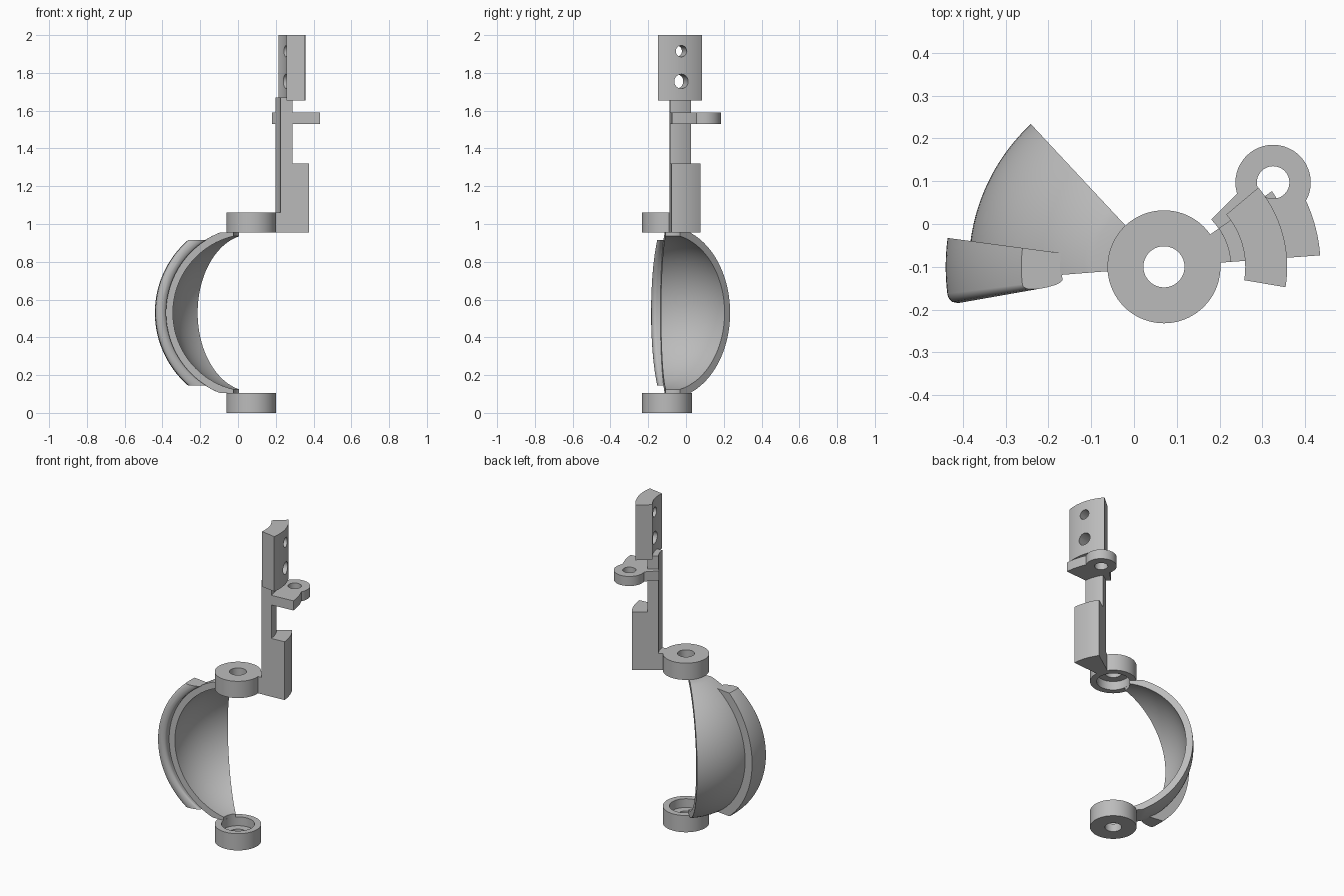
import bpy, bmesh
from math import sin, cos, asin, sqrt, radians, pi
from mathutils import Matrix, Vector

if "Cube" in bpy.data.objects:
    bpy.data.objects.remove(bpy.data.objects["Cube"], do_unlink=True)

AX, AY, MID = 0.07, -0.10, 0.53      # shared vertical axis and shell centre height

grey = bpy.data.materials.new("plain grey")
grey.use_nodes = True
grey.diffuse_color = (0.5, 0.5, 0.5, 1)
grey.node_tree.nodes["Principled BSDF"].inputs["Base Color"].default_value = (0.5, 0.5, 0.5, 1)


def finish(obj):
    """Smooth curved faces, keep hard edges."""
    bpy.ops.object.select_all(action='DESELECT')
    obj.select_set(True)
    bpy.context.view_layer.objects.active = obj
    bpy.ops.object.shade_smooth_by_angle(angle=radians(30))


def new_object(name, bm):
    bmesh.ops.recalc_face_normals(bm, faces=bm.faces)
    mesh = bpy.data.meshes.new(name)
    bm.to_mesh(mesh)
    bm.free()
    mesh.materials.append(grey)
    obj = bpy.data.objects.new(name, mesh)
    bpy.context.collection.objects.link(obj)
    return obj


def sweep(name, profile, angles, closed=False):
    """Turn a (radius, height) section, fixed or varying by angle, about the axis."""
    bm = bmesh.new()
    rows = []
    for a in angles:
        pts = profile(a) if callable(profile) else profile
        rows.append([bm.verts.new((AX + r * cos(a), AY + r * sin(a), z)) for r, z in pts])
    n = len(rows[0])
    for i in range(len(rows) - (0 if closed else 1)):
        p, q = rows[i], rows[(i + 1) % len(rows)]
        for j in range(n):
            k = (j + 1) % n
            bm.faces.new((p[j], p[k], q[k], q[j]))
    if not closed:
        bm.faces.new(rows[0])
        bm.faces.new(rows[-1])
    return new_object(name, bm)


def span(a0, a1, n):
    return [radians(a0 + (a1 - a0) * i / n) for i in range(n + 1)]


def sector(name, r0, r1, z0, z1, a0=4.2, a1=35):
    return sweep(name, [(r0, z0), (r1, z0), (r1, z1), (r0, z1)], span(a0, a1, 16))


def cylinder(name, radius, depth, centre, turn=Matrix()):
    bm = bmesh.new()
    bmesh.ops.create_cone(bm, cap_ends=True, segments=48, radius1=radius, radius2=radius,
                          depth=depth, matrix=Matrix.Translation(Vector(centre)) @ turn)
    return new_object(name, bm)


def combine(obj, steps):
    """Apply boolean steps and drop the tools."""
    for op, tool in steps:
        tool.hide_render = True
        mod = obj.modifiers.new(op, 'BOOLEAN')
        mod.operation, mod.object, mod.solver = op, tool, 'EXACT'
    graph = bpy.context.evaluated_depsgraph_get()
    obj.data = bpy.data.meshes.new_from_object(obj.evaluated_get(graph))
    obj.modifiers.clear()
    for op, tool in steps:
        bpy.data.objects.remove(tool, do_unlink=True)


def arc(radius, h, n=48):
    """Points on a sphere outline between heights -h and h."""
    top = asin(h / radius)
    return [(radius * cos(t), MID + radius * sin(t))
            for t in (top * (2 * i / n - 1) for i in range(n + 1))]


# Bearing rings, each with a wide recess facing the shell
HOLE, RECESS, RIM, TALL, DEEP = 0.048, 0.094, 0.132, 0.105, 0.055
ring = [(HOLE, 0), (RIM, 0), (RIM, TALL), (RECESS, TALL), (RECESS, TALL - DEEP), (HOLE, TALL - DEEP)]
turn = span(0, 360, 72)[:-1]
parts = [sweep("bottom_ring", ring, turn, True),
         sweep("top_ring", [(r, 2 * MID - z) for r, z in ring], turn, True)]

# Spherical shell segment, ending in short stubs that meet the rings
OUT, IN = 0.456, 0.416
stub = MID - TALL
inner = arc(IN, sqrt(IN ** 2 - RECESS ** 2))
shell = [(RECESS, MID - stub)] + arc(OUT, stub) + [(RECESS, MID + stub)] + inner[::-1]
parts.append(sweep("shell", shell, span(133, 184.5, 28)))

# Thicker outer band with a rounded leading end
END, SOFT = radians(190), radians(2.9)


def band(a):
    t = max(0, 1 - (END - a) / SOFT)
    inset = 0.022 * (1 - sqrt(max(0, 1 - t * t)))
    return arc(0.51 - inset, 0.386) + arc(0.454 + inset, 0.386)[::-1]


band_angles = span(172.4, 187.1, 10) + [END - SOFT * cos(pi / 2 * i / 8) for i in range(1, 9)]
parts.append(sweep("outer_band", band, band_angles))

# Upright arm: web to the ring, spine and thick foot
parts.append(sector("arm_web", RIM - 0.004, 0.156, MID + stub, 1.06))
parts.append(sector("arm_spine", 0.156, 0.22, MID + stub, 1.67))
parts.append(sector("arm_foot", 0.22, 0.308, MID + stub, 1.32))

# Side tab with a round eye
tab = sector("side_tab", 0.156, 0.366, 1.53, 1.59, 4.2, 45)
eye = (0.325, 0.097, 1.56)
combine(tab, [('UNION', cylinder("eye", 0.088, 0.06, eye)),
              ('DIFFERENCE', cylinder("eye_hole", 0.038, 0.2, eye))])
parts.append(tab)

# Top plate with two radial screw holes
plate = sector("top_plate", 0.19, 0.288, 1.655, 2.0, -9.5, 40)
mid = radians(15.2)
aim = Matrix.Rotation(mid, 4, 'Z') @ Matrix.Rotation(pi / 2, 4, 'Y')
combine(plate, [('DIFFERENCE', cylinder("screw_hole", r, 0.3,
                 (AX + 0.24 * cos(mid), AY + 0.24 * sin(mid), z), aim))
                for r, z in ((0.03, 1.915), (0.038, 1.755))])
parts.append(plate)

for part in parts:
    finish(part)
